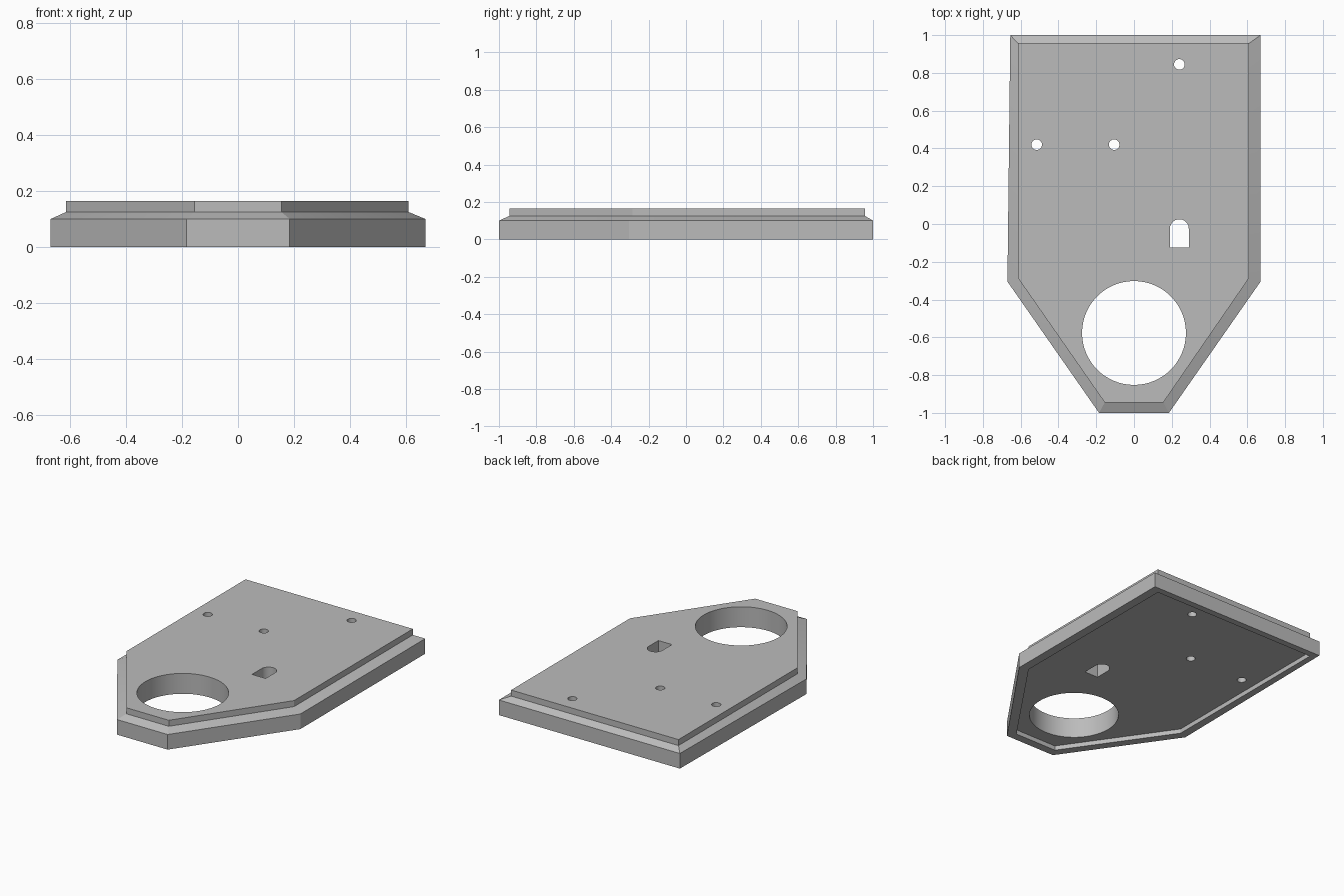
import bpy, bmesh
from math import pi, cos, sin

scene = bpy.context.scene
if "Cube" in bpy.data.objects:
    bpy.data.objects.remove(bpy.data.objects["Cube"], do_unlink=True)

# Single grey material
grey = bpy.data.materials.new("plain_grey")
grey.use_nodes = True
colour = (0.5, 0.5, 0.5, 1)
grey.diffuse_color = colour
grey.node_tree.nodes["Principled BSDF"].inputs["Base Color"].default_value = colour


def loft(name, layers):
    """Closed solid from stacked (outline, height) layers, outlines counter-clockwise."""
    bm = bmesh.new()
    rings = [[bm.verts.new((x, y, z)) for x, y in outline] for outline, z in layers]
    for low, high in zip(rings, rings[1:]):
        n = len(low)
        for i in range(n):
            j = (i + 1) % n
            bm.faces.new((low[i], low[j], high[j], high[i]))
    bm.faces.new(rings[0][::-1])
    bm.faces.new(rings[-1])
    bmesh.ops.recalc_face_normals(bm, faces=bm.faces)
    mesh = bpy.data.meshes.new(name)
    bm.to_mesh(mesh)
    bm.free()
    mesh.materials.append(grey)
    obj = bpy.data.objects.new(name, mesh)
    scene.collection.objects.link(obj)
    return obj


def arc(cx, cy, r, steps, sweep=2 * pi, closed=True):
    count = steps if closed else steps + 1
    return [(cx + r * cos(sweep * i / steps), cy + r * sin(sweep * i / steps))
            for i in range(count)]


def cut(target, name, outline, bottom, top):
    cutter = loft(name, [(outline, bottom), (outline, top)])
    cutter.hide_render = True
    mod = target.modifiers.new(name, "BOOLEAN")
    mod.operation = "DIFFERENCE"
    mod.solver = "EXACT"
    mod.object = cutter
    bpy.context.view_layer.objects.active = target
    bpy.ops.object.modifier_apply(modifier=name)
    bpy.data.objects.remove(cutter, do_unlink=True)


# Tapered plate: straight skirt, sloped shoulder, raised deck
outer = [(-0.185, -1), (0.185, -1), (0.67, -0.305), (0.67, 1), (-0.655, 1), (-0.67, -0.305)]
inner = [(-0.155, -0.945), (0.155, -0.945), (0.61, -0.285), (0.61, 0.957),
         (-0.615, 0.957), (-0.615, -0.285)]
plate = loft("mounting_plate", [(outer, 0), (outer, 0.1), (inner, 0.125), (inner, 0.165)])

# Shallow recess under the plate, leaving a rim
cut(plate, "underside_recess", inner, -0.1, 0.03)

# Large round opening and small screw holes
cut(plate, "round_opening", arc(0, -0.577, 0.275, 64), -0.1, 0.3)
for x, y in [(0.24, 0.845), (-0.515, 0.42), (-0.105, 0.42)]:
    cut(plate, "screw_hole", arc(x, y, 0.028, 32), -0.1, 0.3)

# Arched slot with a flat front end
slot = arc(0.24, -0.025, 0.05, 20, pi, False) + [(0.19, -0.125), (0.29, -0.125)]
cut(plate, "arched_slot", slot, -0.1, 0.3)

# Smooth hole walls, sharp plate edges
bpy.ops.object.select_all(action="DESELECT")
plate.select_set(True)
bpy.context.view_layer.objects.active = plate
bpy.ops.object.shade_smooth_by_angle(angle=0.35)
